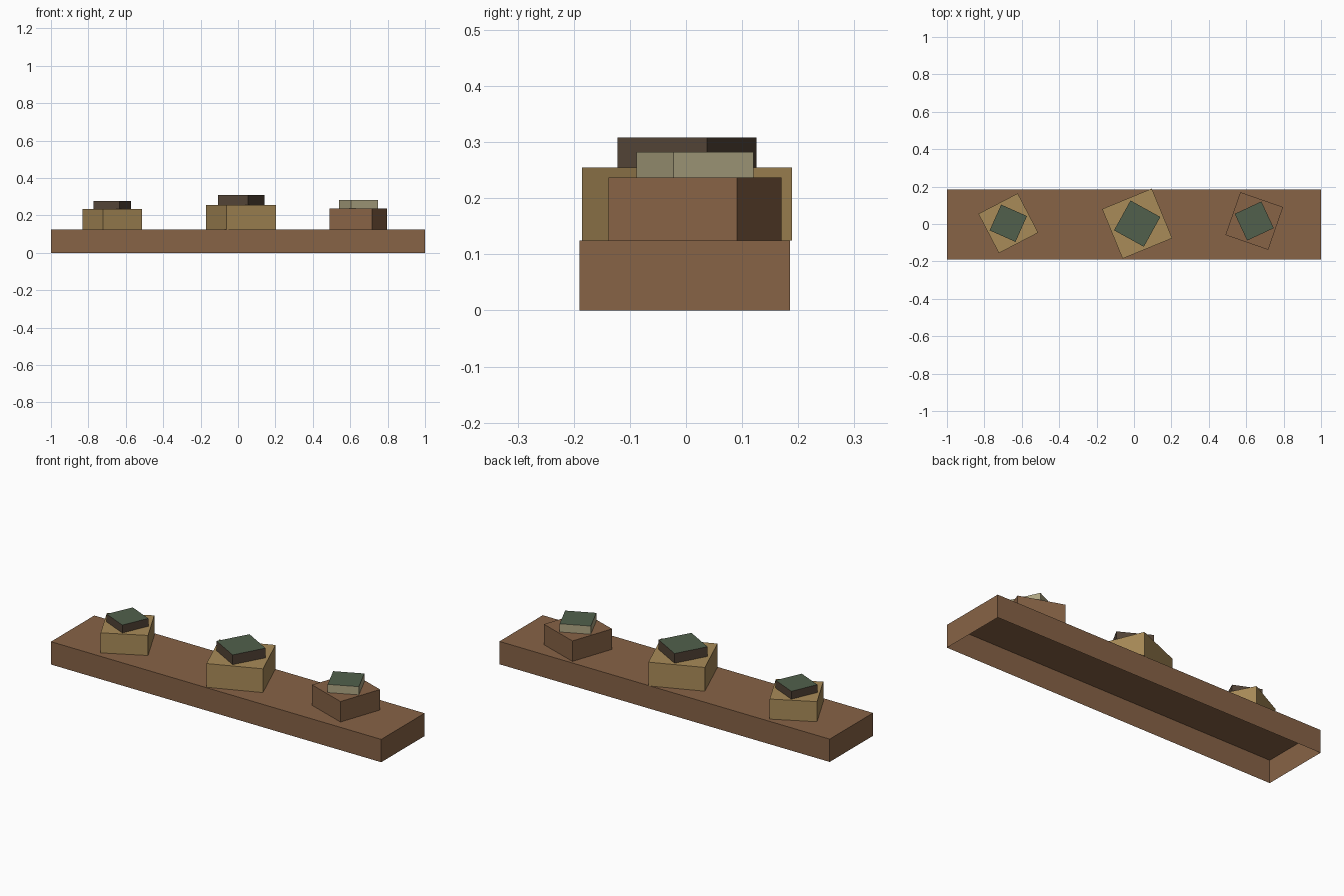
import bpy
import bmesh
from math import radians
from mathutils import Matrix

cube = bpy.data.objects.get("Cube")
if cube:
    bpy.data.objects.remove(cube, do_unlink=True)


def make_material(name, rgb):
    """Flat material from 0-255 display values, stored as linear."""
    linear = [(c / 255 / 12.92 if c < 11 else ((c / 255 + 0.055) / 1.055) ** 2.4) for c in rgb]
    mat = bpy.data.materials.new(name)
    mat.use_nodes = True
    mat.diffuse_color = (*linear, 1)
    bsdf = mat.node_tree.nodes["Principled BSDF"]
    bsdf.inputs["Base Color"].default_value = (*linear, 1)
    bsdf.inputs["Roughness"].default_value = 0.9
    return mat


brown = make_material("brown", (135, 99, 70))
tan = make_material("tan", (169, 139, 88))
green = make_material("dark green", (81, 96, 76))
dark = make_material("dark brown", (84, 69, 55))
beige = make_material("beige", (176, 167, 132))


def open_box(name, center, size, bottom, top, angle, side_mat, top_mat):
    """Box without an underside; the top face may have its own colour."""
    bm = bmesh.new()
    bmesh.ops.create_cube(bm, size=1)
    under = [f for f in bm.faces if f.normal.z < -0.5]
    bmesh.ops.delete(bm, geom=under, context='FACES_ONLY')
    for f in bm.faces:
        f.material_index = 1 if f.normal.z > 0.5 and top_mat != side_mat else 0
    bm.transform(Matrix.Diagonal((*size, top - bottom, 1)))
    mesh = bpy.data.meshes.new(name)
    bm.to_mesh(mesh)
    bm.free()
    mesh.materials.append(side_mat)
    if top_mat != side_mat:
        mesh.materials.append(top_mat)
    obj = bpy.data.objects.new(name, mesh)
    obj.location = (*center, (bottom + top) / 2)
    obj.rotation_euler.z = radians(angle)
    bpy.context.collection.objects.link(obj)
    return obj


# Long hollow base
DECK = 0.125
open_box("base", (0, -0.002), (2, 0.375), 0, DECK, 0, brown, brown)

# Each stack: name, centre, block (side, angle, top, colour), cap (side, angle, top, side colour)
stacks = [
    ("right", (-0.672, 0.004), (0.237, 27.5, 0.235, tan), (0.151, -24, 0.278, dark)),
    ("middle", (0.017, 0.002), (0.287, 22.4, 0.255, tan), (0.182, -29, 0.308, dark)),
    ("left", (0.643, 0.016), (0.242, -19.2, 0.237, brown), (0.157, 25, 0.282, beige)),
]
for side, center, block, cap in stacks:
    width, angle, block_top, color = block
    open_box(side + "_block", center, (width, width), DECK, block_top, angle, color, color)
    width, angle, cap_top, color = cap
    open_box(side + "_cap", center, (width, width), block_top, cap_top, angle, color, green)
